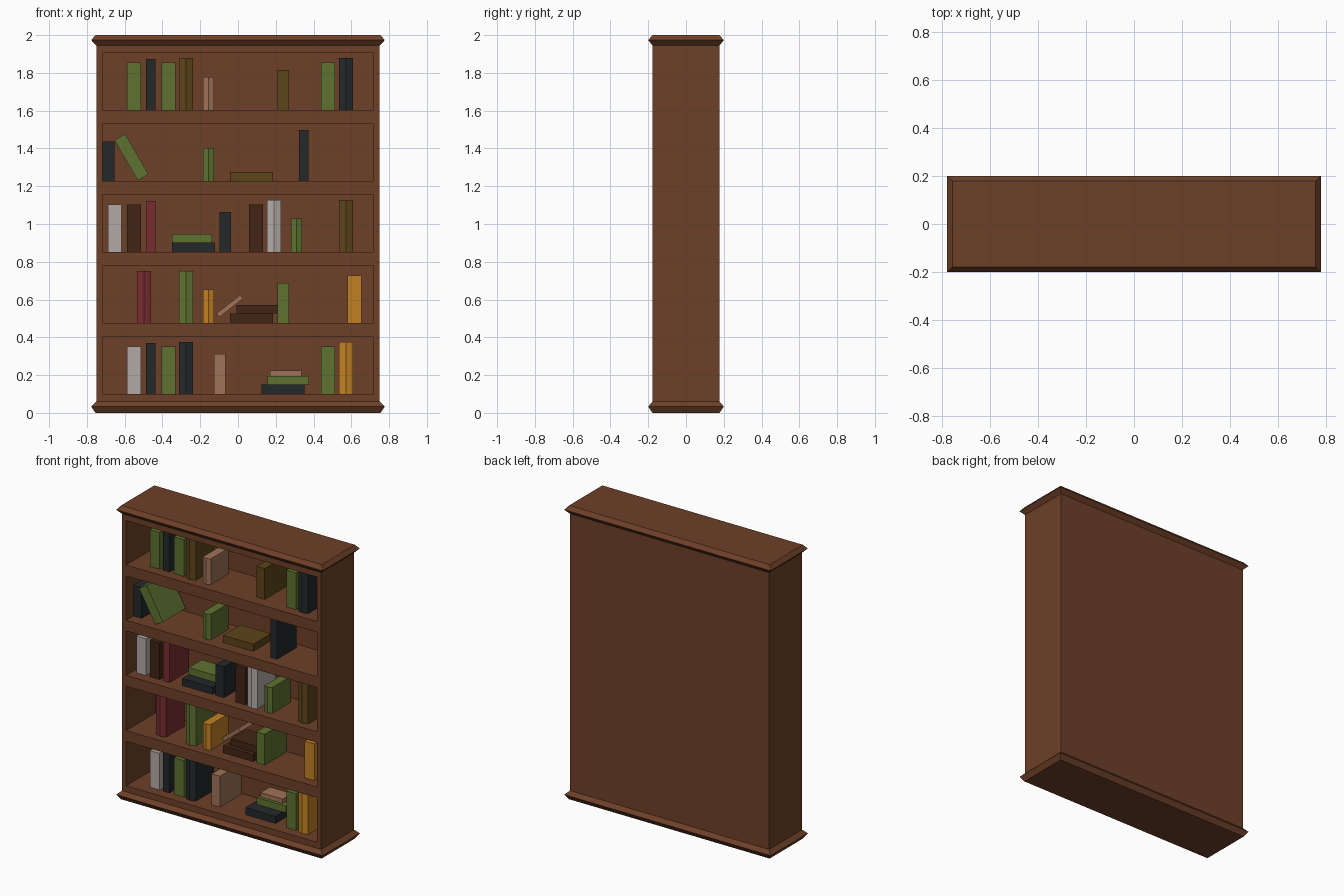
import bpy, bmesh, math
from mathutils import Matrix

if "Cube" in bpy.data.objects:
    bpy.data.objects.remove(bpy.data.objects["Cube"])

COL = {'wood': (.155, .051, .021), 'green': (.114, .17, .03), 'black': (.018, .021, .023),
       'ochre': (.107, .058, .01), 'tan': (.35, .17, .10), 'red': (.19, .026, .03),
       'white': (.45, .41, .39), 'umber': (.054, .019, .008), 'orange': (.54, .22, .017)}
MAT = {}
for n, c in COL.items():
    MAT[n] = bpy.data.materials.new(n)
    MAT[n].diffuse_color = (*c, 1)


def finish(name, bm, col):
    bmesh.ops.recalc_face_normals(bm, faces=bm.faces)
    me = bpy.data.meshes.new(name)
    bm.to_mesh(me)
    bm.free()
    me.materials.append(MAT[col])
    ob = bpy.data.objects.new(name, me)
    bpy.context.collection.objects.link(ob)
    return ob


def add_box(bm, x0, x1, y0, y1, z0, z1):
    m = Matrix.Translation(((x0 + x1) / 2, (y0 + y1) / 2, (z0 + z1) / 2))
    bmesh.ops.create_cube(bm, size=1, matrix=m @ Matrix.Diagonal((x1 - x0, y1 - y0, z1 - z0, 1)))


def slab(name, col, x0, x1, y0, y1, z0, z1, tilt=0):
    """Box given by its limits, tilted about y through its centre."""
    bm = bmesh.new()
    w, d, h = (x1 - x0) / 2, (y1 - y0) / 2, (z1 - z0) / 2
    add_box(bm, -w, w, -d, d, -h, h)
    ob = finish(name, bm, col)
    ob.location = ((x0 + x1) / 2, (y0 + y1) / 2, (z0 + z1) / 2)
    ob.rotation_euler.y = math.radians(tilt)


# Carcass: stacked rectangles with pointed mouldings at base and top
bm = bmesh.new()
prev = None
for z, hx, hy in [(0, .755, .178), (.034, .777, .2), (.06, .75, .177),
                  (1.945, .75, .177), (1.973, .777, .2), (2, .755, .178)]:
    ring = [bm.verts.new((sx * hx, sy * hy, z)) for sx, sy in ((-1, -1), (1, -1), (1, 1), (-1, 1))]
    if prev:
        for i in range(4):
            j = (i + 1) % 4
            bm.faces.new((prev[i], prev[j], ring[j], ring[i]))
    else:
        bm.faces.new(ring[::-1])
    prev = ring
bm.faces.new(prev)
case = finish('bookcase_body', bm, 'wood')

# Five open compartments cut from the front
FLOOR = [1.604, 1.228, .853, .477, .101]
bm = bmesh.new()
for z in FLOOR:
    add_box(bm, -.718, .718, -.4, .14, z, z + .302)
cutter = finish('compartment_cutter', bm, 'wood')
cutter.hide_render = True
mod = case.modifiers.new('compartments', 'BOOLEAN')
mod.object = cutter
mod.operation = 'DIFFERENCE'
mod.solver = 'EXACT'
bpy.context.view_layer.objects.active = case
bpy.ops.object.modifier_apply(modifier=mod.name)
bpy.data.objects.remove(cutter)

# Upright book types: width, height, spine y, back y, spine ridge depth
TYPE = {'A': (.073, .25, -.11, .11, 0), 'B': (.05, .27, -.11, .10, 0),
        'C': (.075, .275, -.115, .08, .012), 'D': (.058, .175, -.113, .08, .012),
        'E': (.062, .21, -.10, .132, 0)}


def book(shelf, kind, x, col):
    w, h, y0, y1, r = TYPE[kind]
    pts = [(-w / 2, y0), (w / 2, y0), (w / 2, y1), (-w / 2, y1)]
    if r:
        pts.insert(1, (0, y0 - r))
    bm = bmesh.new()
    f = bm.faces.new([bm.verts.new((px, py, 0)) for px, py in pts])
    up = bmesh.ops.extrude_face_region(bm, geom=[f])['geom']
    bmesh.ops.translate(bm, vec=(0, 0, h), verts=[v for v in up if isinstance(v, bmesh.types.BMVert)])
    finish('upright_book', bm, col).location = (x, 0, FLOOR[shelf])


# Upright books, shelf by shelf from the top
ROWS = [
    [('A', -.55, 'green'), ('B', -.463, 'black'), ('A', -.368, 'green'), ('C', -.275, 'ochre'),
     ('D', -.155, 'tan'), ('E', .24, 'ochre'), ('A', .477, 'green'), ('C', .572, 'black')],
    [('E', -.686, 'black'), ('D', -.155, 'green'), ('B', .347, 'black')],
    [('A', -.652, 'white'), ('A', -.55, 'umber'), ('B', -.463, 'red'), ('E', -.067, 'black'),
     ('A', .096, 'umber'), ('C', .19, 'white'), ('D', .309, 'green'), ('C', .572, 'ochre')],
    [('C', -.498, 'red'), ('C', -.275, 'green'), ('D', -.155, 'orange'),
     ('E', .24, 'green'), ('A', .616, 'orange')],
    [('A', -.55, 'white'), ('B', -.463, 'black'), ('A', -.368, 'green'), ('C', -.275, 'black'),
     ('E', -.097, 'tan'), ('A', .477, 'green'), ('C', .572, 'orange')],
]
for s, row in enumerate(ROWS):
    for kind, x, col in row:
        book(s, kind, x, col)

# Lying books
for col, x0, x1, y0, y1, s, z0, z1 in [
        ('ochre', -.043, .185, -.10, .09, 1, 0, .048),
        ('black', -.35, -.122, -.10, .09, 2, 0, .048), ('green', -.35, -.137, -.03, .11, 2, .048, .095),
        ('umber', -.043, .185, -.10, .09, 3, 0, .048), ('umber', -.007, .208, -.07, .10, 3, .048, .095),
        ('black', .125, .352, -.10, .09, 4, 0, .048), ('green', .155, .375, -.02, .12, 4, .048, .094),
        ('tan', .17, .337, 0, .10, 4, .094, .124)]:
    slab('lying_book', col, x0, x1, y0, y1, FLOOR[s] + z0, FLOOR[s] + z1)

# Leaning books
slab('leaning_book', 'green', -.597, -.531, -.13, .115, 1.23, 1.477, -30)
slab('leaning_thin_book', 'tan', -.124, .036, -.01, .12, .553, .578, -38)

for m in bpy.data.materials:
    if m.users and not m.is_grease_pencil:
        m.use_nodes = True
        m.node_tree.nodes["Principled BSDF"].inputs["Base Color"].default_value = m.diffuse_color
